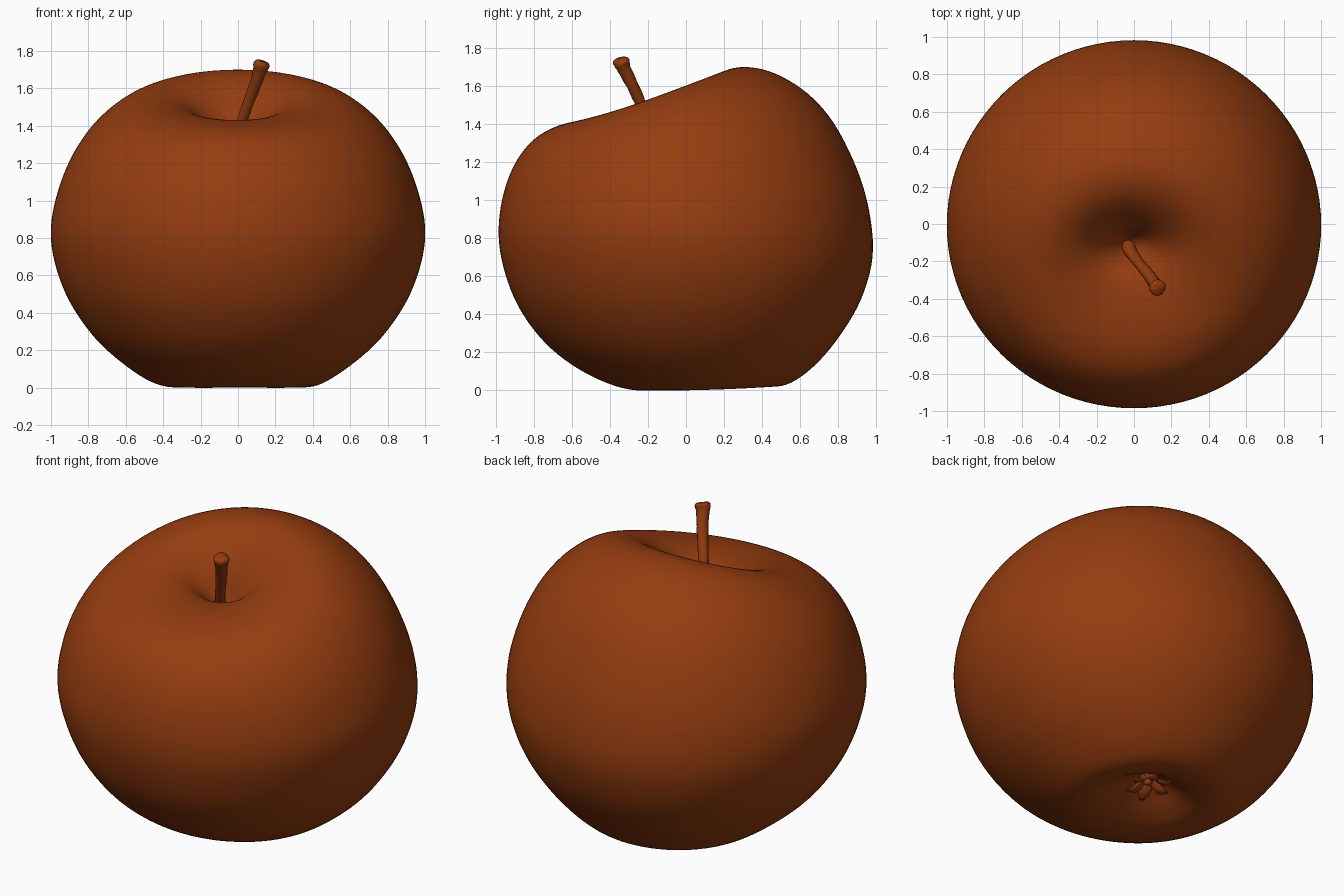
import bpy, bmesh, math, random
from mathutils import Vector

if "Cube" in bpy.data.objects:
    bpy.data.objects.remove(bpy.data.objects["Cube"])

random.seed(4)
skin = bpy.data.materials.new("russet_brown")
skin.diffuse_color = (0.30, 0.046, 0.005, 1)
skin.use_nodes = True
skin.node_tree.nodes["Principled BSDF"].inputs["Base Color"].default_value = skin.diffuse_color


def catmull(rows, steps):
    """Smoothly resample rows of numbers."""
    out = []
    for i in range(len(rows) - 1):
        p0, p1, p2, p3 = (rows[min(max(i + k, 0), len(rows) - 1)] for k in (-1, 0, 1, 2))
        for s in range(steps):
            t = s / steps
            out.append([0.5 * (2 * b + (c - a) * t + (2 * a - 5 * b + 4 * c - d) * t * t
                               + (3 * b - a - 3 * c + d) * t ** 3)
                        for a, b, c, d in zip(p0, p1, p2, p3)])
    out.append(list(rows[-1]))
    return out


def loft(name, rings):
    """Skin closed rings of points, with a centre vertex at each end."""
    bm = bmesh.new()
    loops = [[bm.verts.new(p) for p in ring] for ring in rings]
    n = len(loops[0])
    for a, b in zip(loops, loops[1:]):
        for j in range(n):
            bm.faces.new((a[j], a[(j + 1) % n], b[(j + 1) % n], b[j]))
    for ring in (loops[0], loops[-1]):
        mid = bm.verts.new(sum((v.co for v in ring), Vector()) / n)
        for j in range(n):
            bm.faces.new((ring[j], ring[(j + 1) % n], mid))
    bmesh.ops.recalc_face_normals(bm, faces=bm.faces)
    for f in bm.faces:
        f.smooth = True
    me = bpy.data.meshes.new(name)
    bm.to_mesh(me)
    bm.free()
    me.materials.append(skin)
    ob = bpy.data.objects.new(name, me)
    bpy.context.collection.objects.link(ob)
    return ob


def tube(name, path, sides, steps, flat=1.0, rough=0.0):
    """Sweep a circle along x, y, z, radius points."""
    pts = catmull(path, steps)
    rings = []
    for i, p in enumerate(pts):
        a, b = pts[max(i - 1, 0)], pts[min(i + 1, len(pts) - 1)]
        tan = (Vector(b[:3]) - Vector(a[:3])).normalized()
        u = tan.cross(Vector((0, 0, 1))).normalized()
        v = tan.cross(u)
        ring = []
        for j in range(sides):
            w = 2 * math.pi * j / sides
            r = p[3] * (1 + random.uniform(-rough, rough))
            ring.append(Vector(p[:3]) + u * r * math.cos(w) + v * r * flat * math.sin(w))
        rings.append(ring)
    return loft(name, rings)


# Fruit: tilted rings from stem cavity to calyx cavity
# each row: front y, front z, back y, back z, half width, side z
RINGS = [
    (-0.13, 1.25, -0.11, 1.25, 0.01, 1.25),
    (-0.17, 1.32, -0.06, 1.32, 0.06, 1.32),
    (-0.24, 1.395, 0.00, 1.47, 0.15, 1.42),
    (-0.33, 1.425, 0.08, 1.59, 0.27, 1.51),
    (-0.45, 1.43, 0.18, 1.67, 0.40, 1.55),
    (-0.58, 1.415, 0.31, 1.70, 0.54, 1.54),
    (-0.70, 1.38, 0.47, 1.665, 0.66, 1.49),
    (-0.81, 1.31, 0.64, 1.56, 0.78, 1.39),
    (-0.90, 1.19, 0.78, 1.40, 0.885, 1.24),
    (-0.96, 1.03, 0.90, 1.16, 0.96, 1.06),
    (-0.985, 0.84, 0.965, 0.93, 1.00, 0.86),
    (-0.96, 0.65, 0.98, 0.70, 0.98, 0.67),
    (-0.88, 0.44, 0.92, 0.48, 0.90, 0.46),
    (-0.74, 0.25, 0.81, 0.29, 0.76, 0.26),
    (-0.56, 0.11, 0.68, 0.135, 0.59, 0.11),
    (-0.36, 0.02, 0.55, 0.04, 0.44, 0.02),
    (-0.20, 0.00, 0.44, 0.02, 0.32, 0.005),
    (-0.07, 0.03, 0.34, 0.04, 0.22, 0.04),
    (0.05, 0.09, 0.26, 0.09, 0.12, 0.10),
    (0.15, 0.14, 0.17, 0.14, 0.01, 0.14),
]
SEG = 96
rings = []
for yf, zf, yb, zb, rx, zs in catmull(RINGS, 5):
    ring = []
    for j in range(SEG):
        c, s = math.cos(2 * math.pi * j / SEG), math.sin(2 * math.pi * j / SEG)
        x = rx * c - 0.03 * (1 - min(rx / 0.5, 1)) * (1 if zs > 0.8 else -1)
        z = (zf + zb) / 2 * s * s + zs * c * c + (zb - zf) / 2 * s
        ring.append(Vector((x, (yf + yb) / 2 + (yb - yf) / 2 * s, z)))
    rings.append(ring)
loft("fruit", rings)

# Stem: leaning twig with a knobbed tip
tube("stem", [(-0.04, -0.11, 1.23, 0.045), (-0.01, -0.16, 1.34, 0.032),
              (0.04, -0.225, 1.48, 0.029), (0.085, -0.28, 1.60, 0.031),
              (0.115, -0.325, 1.69, 0.036), (0.125, -0.34, 1.725, 0.044),
              (0.13, -0.345, 1.742, 0.036)], 14, 4, rough=0.06)

# Calyx: ring of curled dry sepals around a small tuft
CX, CY = 0.03, 0.16
for k in range(6):
    a = 2 * math.pi * k / 6 + random.uniform(-0.25, 0.25)
    d, lift = random.uniform(0.85, 1.15), random.uniform(-0.01, 0.01)
    tube(f"sepal_{k + 1}",
         [(CX + r * d * math.cos(a), CY + r * d * math.sin(a), z + lift, w)
          for r, z, w in ((0.02, 0.14, 0.03), (0.06, 0.085, 0.038),
                          (0.10, 0.06, 0.026), (0.14, 0.065, 0.006))],
         10, 4, flat=0.3, rough=0.12)
tube("calyx_tuft", [(CX, CY, 0.16, 0.03), (CX + 0.005, CY, 0.11, 0.035),
                    (CX + 0.01, CY + 0.01, 0.07, 0.015)], 10, 4, rough=0.15)
